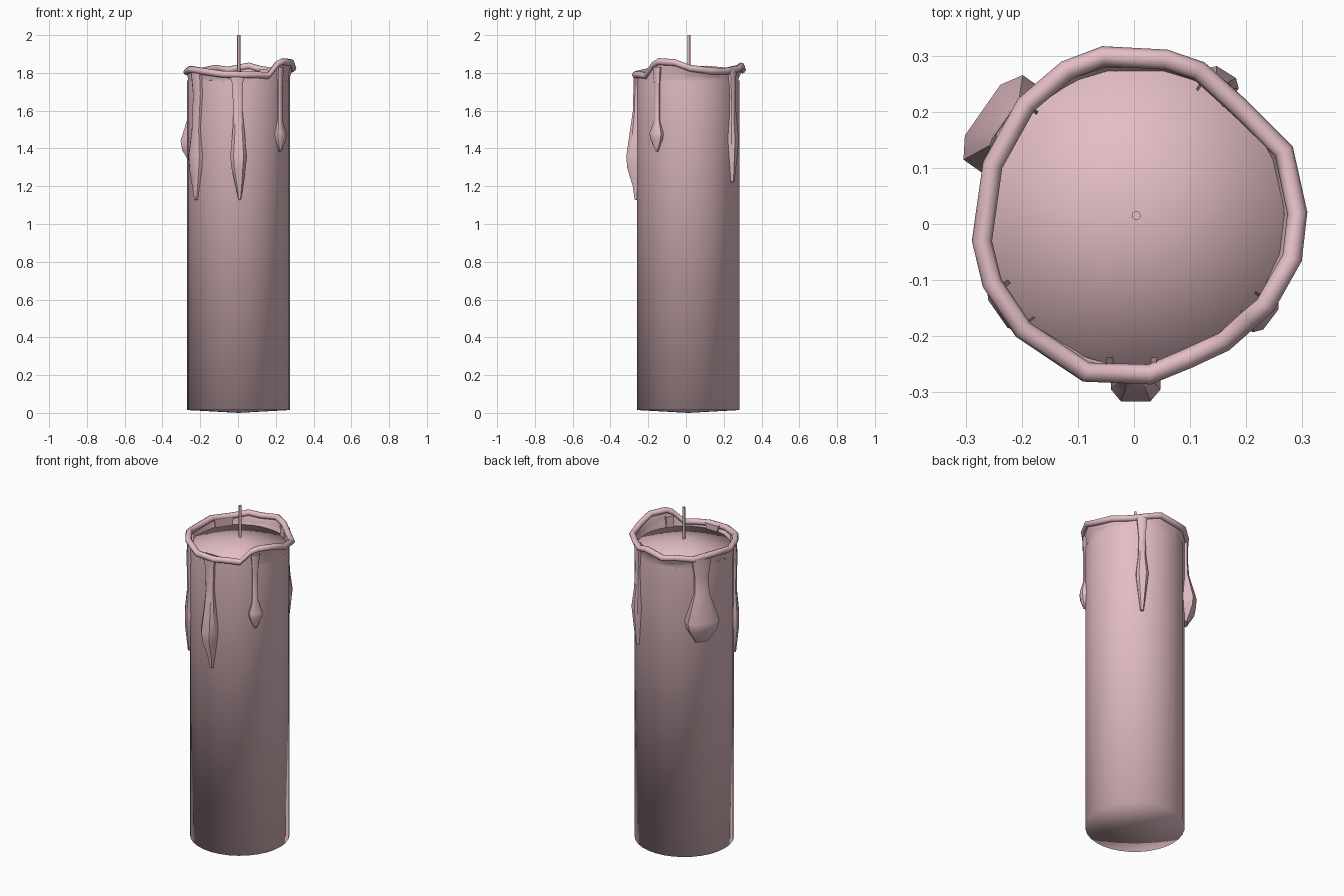
import bpy, math

if "Cube" in bpy.data.objects:
    bpy.data.objects.remove(bpy.data.objects["Cube"])

CX, CY, R, SEG = 0.003, 0.012, 0.272, 32

wax = bpy.data.materials.new("pale_pink_wax")
wax.diffuse_color = (0.76, 0.51, 0.55, 1)
wax.use_nodes = True
wax.node_tree.nodes["Principled BSDF"].inputs["Base Color"].default_value = wax.diffuse_color

def make(name, verts, faces, angle=None):
    me = bpy.data.meshes.new(name)
    me.from_pydata(verts, [], faces)
    me.update()
    ob = bpy.data.objects.new(name, me)
    bpy.context.collection.objects.link(ob)
    me.materials.append(wax)
    bpy.ops.object.select_all(action='DESELECT')
    ob.select_set(True)
    bpy.context.view_layer.objects.active = ob
    if angle:
        bpy.ops.object.shade_smooth_by_angle(angle=math.radians(angle))
    else:
        bpy.ops.object.shade_smooth()
    return ob

def loft(rings, start=None, end=None, closed=False):
    """Quads between rings of equal length, optional end points as fans."""
    n = len(rings[0])
    verts = [p for r in rings for p in r]
    faces = []
    m = len(rings)
    for i in range(m if closed else m - 1):
        a, b = i * n, (i + 1) % m * n
        for j in range(n):
            k = (j + 1) % n
            faces.append((a + j, a + k, b + k, b + j))
    if start:
        verts.append(start)
        c = len(verts) - 1
        faces += [(c, (j + 1) % n, j) for j in range(n)]
    if end:
        verts.append(end)
        c, o = len(verts) - 1, (m - 1) * n
        faces += [(c, o + j, o + (j + 1) % n) for j in range(n)]
    return verts, faces

def circle(r, z, n=SEG):
    return [(CX + r * math.cos(math.tau * j / n), CY + r * math.sin(math.tau * j / n), z)
            for j in range(n)]

# Uneven melted rim: centreline points
RIM = [(0.291, 0.02, 1.825), (0.267, 0.13, 1.81), (0.19, 0.206, 1.808), (0.116, 0.273, 1.82),
       (0.057, 0.293, 1.837), (-0.055, 0.299, 1.815), (-0.12, 0.274, 1.825),
       (-0.192, 0.213, 1.81), (-0.252, 0.105, 1.82), (-0.271, -0.03, 1.805),
       (-0.253, -0.105, 1.818), (-0.198, -0.188, 1.81), (-0.085, -0.264, 1.793),
       (0.028, -0.268, 1.79), (0.095, -0.24, 1.79), (0.16, -0.21, 1.785),
       (0.205, -0.17, 1.845), (0.234, -0.145, 1.86), (0.282, -0.06, 1.855)]

def rim_tube(pts, r=0.018, sides=8):
    rings, n = [], len(pts)
    for i, (x, y, z) in enumerate(pts):
        p, q = pts[i - 1], pts[(i + 1) % n]
        tx, ty = q[0] - p[0], q[1] - p[1]
        l = math.hypot(tx, ty)
        nx, ny = ty / l, -tx / l
        rings.append([(x + nx * r * math.cos(math.tau * s / sides),
                       y + ny * r * math.cos(math.tau * s / sides),
                       z + r * math.sin(math.tau * s / sides)) for s in range(sides)])
    v, f = loft(rings, closed=True)
    return v, [tuple(reversed(q)) for q in f]

make("melted_rim", *rim_tube(RIM))

def on_circle(p, r, z):
    a = math.atan2(p[1] - CY, p[0] - CX)
    return (CX + r * math.cos(a), CY + r * math.sin(a), z)

# Candle body with slightly domed bottom
make("candle_body", *loft([circle(R, 0.015), circle(R, 1.76)], start=(CX, CY, 0)))

# Wall joining body to rim, outside and inside
make("outer_lip", *loft([circle_r for circle_r in (
    [on_circle(p, R, 1.73) for p in RIM],
    [on_circle(p, R, p[2] - 0.03) for p in RIM],
    RIM)]), 40)
make("inner_lip", *loft([RIM, [on_circle(p, 0.262, 1.75) for p in RIM]]), 40)

# Domed top of wax inside the rim
make("wax_top", *loft([circle(0.268, 1.74), circle(0.265, 1.762)], end=(CX, CY, 1.812)))

# Wick
wx, wy = 0.004, 0.015
wick = [[(wx + 0.008 * math.cos(math.tau * j / 12), wy + 0.008 * math.sin(math.tau * j / 12), z)
         for j in range(12)] for z in (1.79, 2.0)]
make("wick", *loft(wick, start=(wx, wy, 1.79), end=(wx, wy, 2.0)), 40)

# Wax drips: rows of (height, half width, outer radius, sideways shift)
def drip(name, deg, rows):
    a = math.radians(deg)
    rx, ry, tx, ty = math.cos(a), math.sin(a), -math.sin(a), math.cos(a)
    back = 0.25
    rings = []
    for z, w, r, s in rows:
        edge = r - 0.35 * (r - 0.268)
        sec = [(-w, back), (-w, edge), (-0.6 * w, r), (0.6 * w, r), (w, edge), (w, back)]
        rings.append([(CX + rx * d + tx * (t + s), CY + ry * d + ty * (t + s), z)
                      for t, d in reversed(sec)])
    rings.reverse()
    rings = [list(reversed(g)) for g in rings]
    z, w, r, s = rows[-1]
    tip = (CX + rx * 0.27 + tx * s, CY + ry * 0.27 + ty * s, z - 0.004)
    make(name, *loft(rings, start=tip), 40)

drip("front_drip", 270, [(1.80, 0.045, 0.29, -0.008), (1.75, 0.03, 0.29, -0.006),
                         (1.60, 0.024, 0.293, -0.003), (1.50, 0.031, 0.308, 0),
                         (1.36, 0.044, 0.328, 0), (1.30, 0.038, 0.324, 0),
                         (1.20, 0.02, 0.294, 0.004), (1.13, 0.007, 0.284, 0.006)])
drip("front_left_drip", 215, [(1.81, 0.04, 0.288, 0), (1.69, 0.034, 0.29, 0.016),
                              (1.50, 0.032, 0.287, 0.0), (1.36, 0.05, 0.3, 0),
                              (1.28, 0.042, 0.298, 0), (1.20, 0.025, 0.29, 0),
                              (1.13, 0.01, 0.283, 0)])
drip("front_right_drip", 323, [(1.83, 0.024, 0.288, 0), (1.72, 0.016, 0.284, 0),
                               (1.55, 0.016, 0.284, 0), (1.48, 0.038, 0.302, 0),
                               (1.45, 0.034, 0.3, 0), (1.385, 0.006, 0.282, 0)])
drip("back_right_drip", 58, [(1.82, 0.03, 0.29, 0), (1.68, 0.018, 0.288, 0),
                             (1.56, 0.022, 0.293, 0), (1.45, 0.034, 0.305, 0),
                             (1.34, 0.022, 0.296, 0), (1.225, 0.009, 0.285, 0)])
drip("back_left_drip", 145, [(1.81, 0.055, 0.29, 0), (1.70, 0.04, 0.288, 0),
                             (1.60, 0.042, 0.295, 0), (1.44, 0.092, 0.333, 0),
                             (1.39, 0.08, 0.33, 0), (1.31, 0.035, 0.288, 0)])
